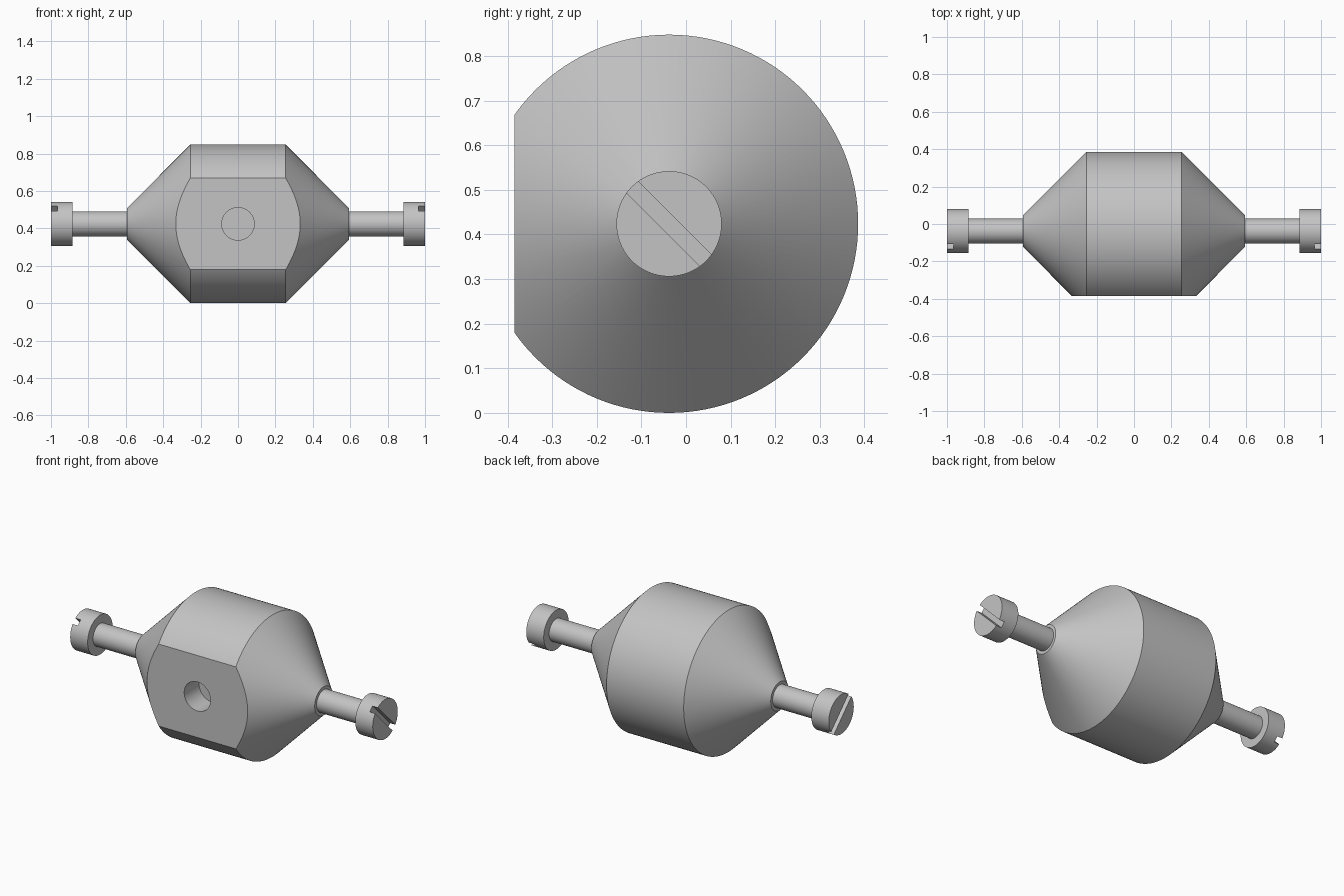
import bpy, bmesh, math
from mathutils import Matrix, Vector

if "Cube" in bpy.data.objects:
    bpy.data.objects.remove(bpy.data.objects["Cube"])

AXIS = Vector((0, -0.038, 0.424))   # centre line of the body, running along x
FLAT_Y = -0.384                     # plane of the milled front face

grey = bpy.data.materials.new("machined_grey")
grey.use_nodes = True
colour = (0.55, 0.55, 0.55, 1)
grey.diffuse_color = colour
grey.node_tree.nodes["Principled BSDF"].inputs["Base Color"].default_value = colour


def make_object(name, bm):
    bmesh.ops.recalc_face_normals(bm, faces=bm.faces)
    mesh = bpy.data.meshes.new(name)
    bm.to_mesh(mesh)
    bm.free()
    mesh.materials.append(grey)
    obj = bpy.data.objects.new(name, mesh)
    bpy.context.collection.objects.link(obj)
    return obj


def lathe(name, profile, segments=96):
    """Turn a list of (x, radius) points around the centre line."""
    bm = bmesh.new()
    rings = []
    for x, r in profile:
        ring = []
        for i in range(segments):
            a = math.tau * i / segments
            ring.append(bm.verts.new(AXIS + Vector((x, r * math.cos(a), r * math.sin(a)))))
        rings.append(ring)
    for a, b in zip(rings, rings[1:]):
        for i in range(segments):
            j = (i + 1) % segments
            bm.faces.new((a[i], a[j], b[j], b[i]))
    bm.faces.new(rings[0])
    bm.faces.new(rings[-1])
    return make_object(name, bm)


def box(name, centre, size, turn=0):
    bm = bmesh.new()
    matrix = (Matrix.Translation(centre) @ Matrix.Rotation(turn, 4, 'X')
              @ Matrix.Diagonal((*size, 1)))
    bmesh.ops.create_cube(bm, size=1, matrix=matrix)
    return make_object(name, bm)


def cut(obj, cutter):
    """Subtract the cutter, bake the result and drop the cutter."""
    cutter.hide_render = True
    mod = obj.modifiers.new("cut", 'BOOLEAN')
    mod.operation = 'DIFFERENCE'
    mod.solver = 'EXACT'
    mod.object = cutter
    bpy.context.view_layer.update()
    graph = bpy.context.evaluated_depsgraph_get()
    mesh = bpy.data.meshes.new_from_object(obj.evaluated_get(graph))
    obj.modifiers.clear()
    obj.data = mesh
    bpy.data.objects.remove(cutter)


def smooth(obj):
    bpy.ops.object.select_all(action='DESELECT')
    obj.select_set(True)
    bpy.context.view_layer.objects.active = obj
    bpy.ops.object.shade_smooth_by_angle(angle=math.radians(30))


# Body: drum with a cone at each end
body = lathe("body", [(-0.593, 0.085), (-0.255, 0.424), (0.255, 0.424), (0.593, 0.085)], 128)

# Milled flat on the front
cut(body, box("flat_cutter", (0, FLAT_Y - 0.5, AXIS.z), (2, 1, 2)))

# Blind hole in the flat
bm = bmesh.new()
hole_place = Matrix.Translation((0, FLAT_Y, AXIS.z)) @ Matrix.Rotation(math.pi / 2, 4, 'X')
bmesh.ops.create_cone(bm, cap_ends=True, segments=64, radius1=0.087, radius2=0.087,
                      depth=0.28, matrix=hole_place)
cut(body, make_object("hole_cutter", bm))
smooth(body)

# Slotted screws, one in each cone
for side, label in ((1, "left"), (-1, "right")):
    screw = lathe(label + "_screw", [(side * x, r) for x, r in (
        (0.56, 0.067), (0.885, 0.067), (0.885, 0.118), (1, 0.118))])
    slot_centre = AXIS + Vector((side * 1.0, 0, 0))
    cut(screw, box("slot_cutter", slot_centre, (0.07, 0.4, 0.036), -math.pi / 4))
    smooth(screw)
